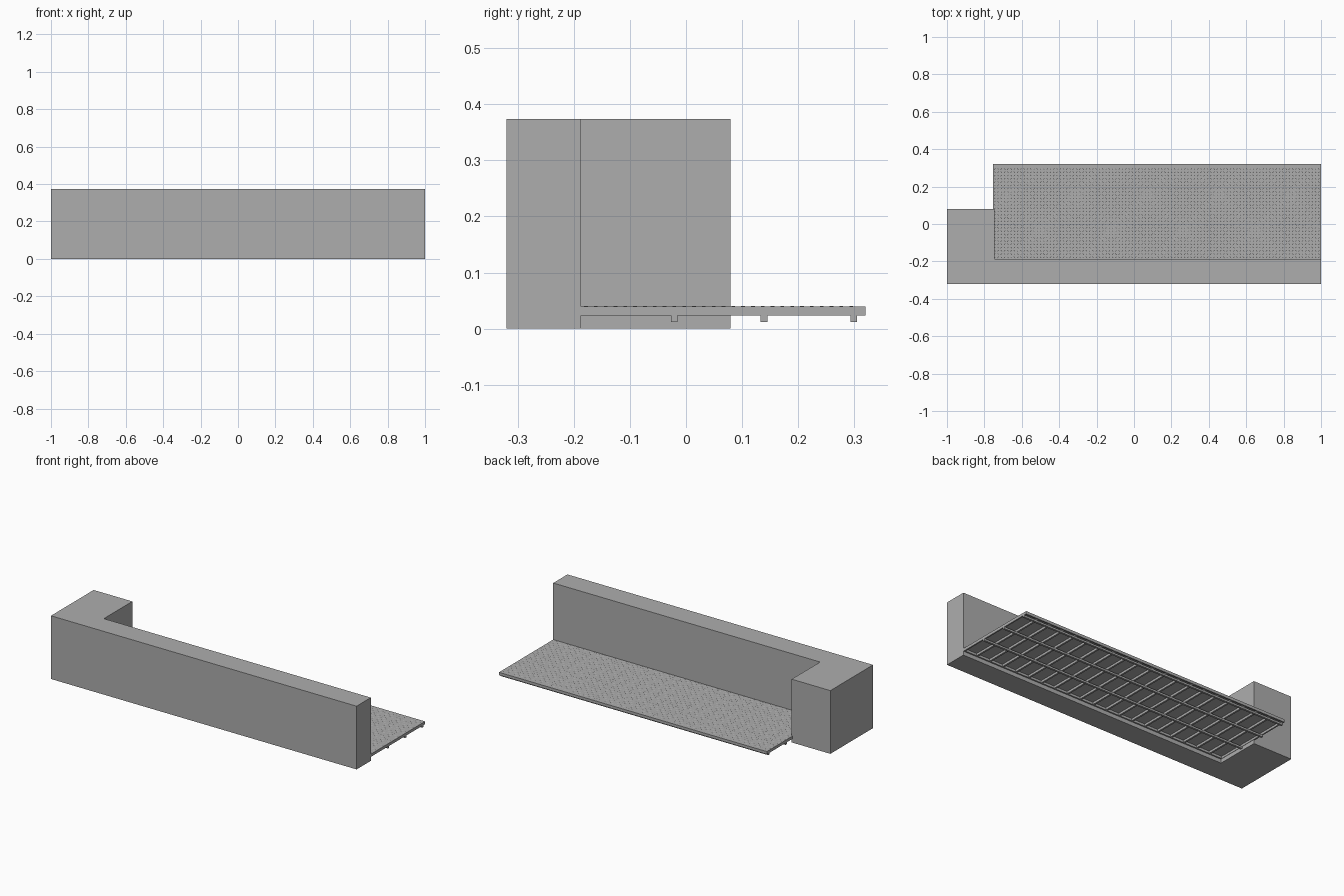
import bpy, bmesh
from math import radians
from mathutils import Matrix, Vector

cube = bpy.data.objects.get("Cube")
if cube:
    bpy.data.objects.remove(cube, do_unlink=True)

grey = bpy.data.materials.new("plain grey")
grey.use_nodes = True
grey.diffuse_color = (0.42, 0.42, 0.42, 1)
grey.node_tree.nodes["Principled BSDF"].inputs["Base Color"].default_value = grey.diffuse_color


def finish(name, bm):
    bmesh.ops.recalc_face_normals(bm, faces=bm.faces)
    mesh = bpy.data.meshes.new(name)
    bm.to_mesh(mesh)
    bm.free()
    mesh.materials.append(grey)
    obj = bpy.data.objects.new(name, mesh)
    bpy.context.collection.objects.link(obj)
    return obj


def add_box(bm, x0, x1, y0, y1, z0, z1):
    size = Matrix.Diagonal((x1 - x0, y1 - y0, z1 - z0, 1))
    centre = Matrix.Translation(((x0 + x1) / 2, (y0 + y1) / 2, (z0 + z1) / 2))
    bmesh.ops.create_cube(bm, size=1, matrix=centre @ size)


# L-shaped wall with its end block, extruded from one outline
WALL_BACK, BLOCK_BACK, BLOCK_EDGE, HEIGHT = -0.187, 0.079, -0.747, 0.374
outline = [(-1, -0.32), (1, -0.32), (1, WALL_BACK), (BLOCK_EDGE, WALL_BACK),
           (BLOCK_EDGE, BLOCK_BACK), (-1, BLOCK_BACK)]
bm = bmesh.new()
base = bm.faces.new([bm.verts.new((x, y, 0)) for x, y in outline])
top = bmesh.ops.extrude_face_region(bm, geom=[base], use_keep_orig=True)
bmesh.ops.translate(bm, vec=(0, 0, HEIGHT),
                    verts=[v for v in top["geom"] if isinstance(v, bmesh.types.BMVert)])
finish("wall", bm)

# Thin deck sheet
X0, X1, Y0, Y1 = -0.753, 1.0, WALL_BACK, 0.32
LOW, SHEET, DECK = 0.023, 0.036, 0.0395
bm = bmesh.new()
add_box(bm, X0, X1, Y0, Y1, SHEET, DECK)
finish("deck_sheet", bm)

# Edge frame under the sheet
RIM = 0.008
bm = bmesh.new()
for y in (Y0, Y1 - RIM):
    add_box(bm, X0, X1, y, y + RIM, LOW, SHEET)
for x in (X0, X1 - RIM):
    add_box(bm, x, x + RIM, Y0 + RIM, Y1 - RIM, LOW, SHEET)
finish("deck_frame", bm)

# Cross ribs inside the frame
RIBS = 20
bm = bmesh.new()
for i in range(1, RIBS):
    x = X0 + (X1 - X0) * i / RIBS
    add_box(bm, x - 0.005, x + 0.005, Y0 + RIM, Y1 - RIM, LOW, SHEET)
finish("cross_ribs", bm)

# Long bearers below the deck
bm = bmesh.new()
for y in (-0.021, 0.139, 0.299):
    add_box(bm, X0, X1, y - 0.006, y + 0.006, 0.012, LOW)
finish("bearers", bm)

# Raised tread studs: low diamonds turned alternately left and right
bm = bmesh.new()
STEP = 0.0175
columns, rows = int((X1 - X0) / STEP), int((Y1 - Y0) / STEP)
for i in range(columns):
    for j in range(rows):
        centre = Vector((X0 + (i + 0.5) * STEP, Y0 + (j + 0.5) * STEP, DECK))
        turn = Matrix.Rotation(radians(45 if (i + j) % 2 else -45), 3, "Z")
        corners = [(-0.008, 0, 0), (0, -0.0025, 0), (0.008, 0, 0), (0, 0.0025, 0)]
        ring = [bm.verts.new(centre + turn @ Vector(c)) for c in corners]
        peak = bm.verts.new(centre + Vector((0, 0, 0.001)))
        for k in range(4):
            bm.faces.new((ring[k], ring[(k + 1) % 4], peak))
finish("tread_studs", bm)
